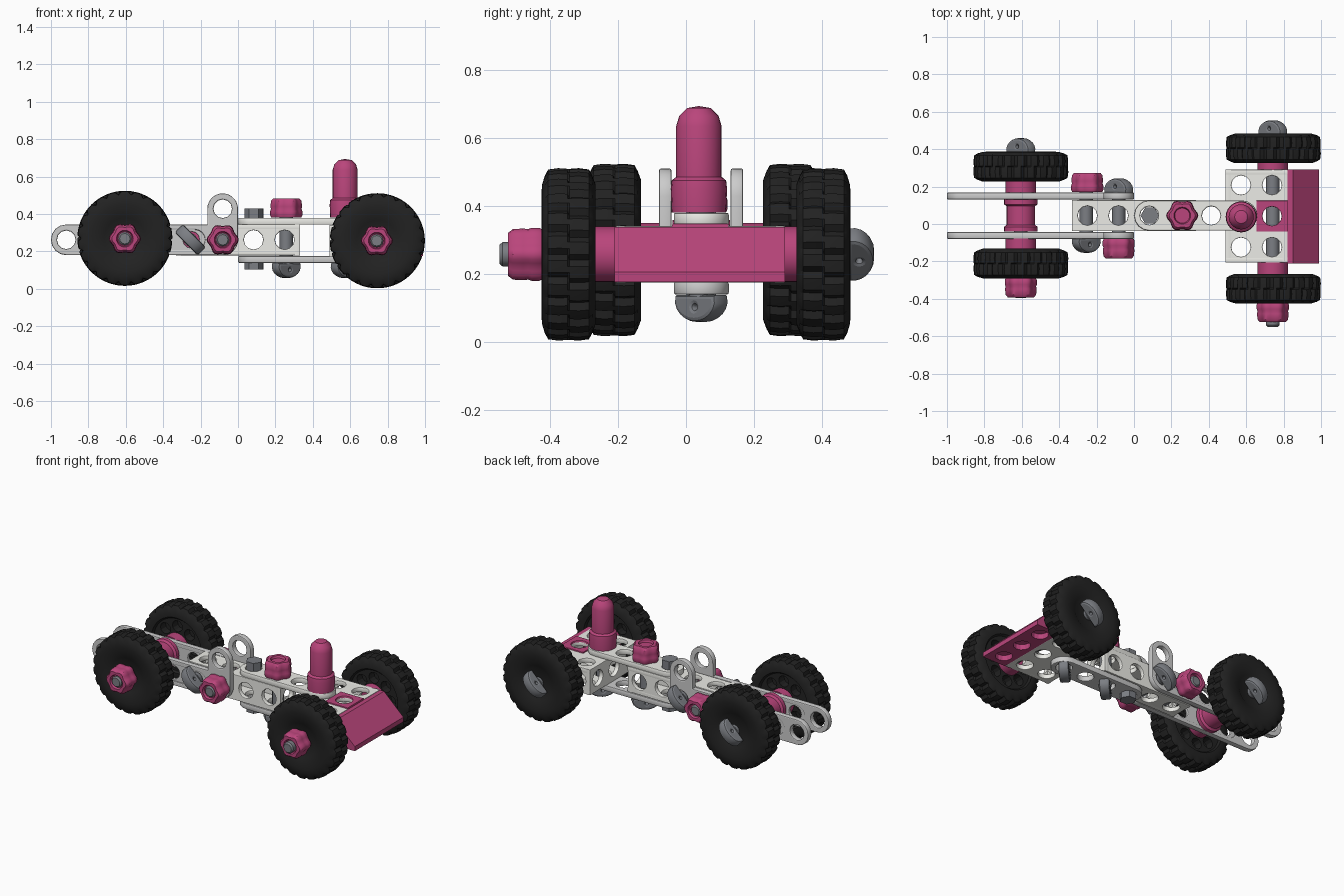
import bpy, math
from math import pi, cos, sin, radians
from mathutils import Vector, Quaternion

if "Cube" in bpy.data.objects:
    bpy.data.objects.remove(bpy.data.objects["Cube"])

def material(name, rgb):
    m = bpy.data.materials.new(name)
    m.diffuse_color = (*rgb, 1)
    m.use_nodes = True
    m.node_tree.nodes["Principled BSDF"].inputs["Base Color"].default_value = m.diffuse_color
    return m

PINK = material("pink", (0.49, 0.06, 0.2))
BLACK = material("rubber", (0.016, 0.016, 0.016))
STEEL = material("dark_grey", (0.2, 0.21, 0.23))
WHITE = material("pale_grey", (0.84, 0.84, 0.8))
RAIL = material("mid_grey", (0.55, 0.55, 0.55))
P, YC, ZC = 0.166, 0.045, 0.262          # hole pitch, centre line

def select(ob):
    bpy.ops.object.select_all(action='DESELECT')
    ob.select_set(True)
    bpy.context.view_layer.objects.active = ob

def smooth(ob):
    select(ob)
    bpy.ops.object.shade_smooth_by_angle(angle=radians(35))

def add(name, mesh, mat, loc, d=None):
    """Link a mesh, turning its z axis to direction d."""
    ob = bpy.data.objects.new(name, mesh)
    bpy.context.collection.objects.link(ob)
    if not mesh.materials:
        mesh.materials.append(mat)
    if d:
        ob.rotation_mode = 'QUATERNION'
        ob.rotation_quaternion = Vector(d).to_track_quat('Z', 'Y')
    ob.location = loc
    return ob

def lathe(name, prof, mat, loc, d=None, n=24, mod=lambda k, i: 1):
    """Turn a profile of (radius, z) round z; it starts and ends on the axis."""
    v = [(0, 0, prof[0][1])]
    for k, (r, z) in enumerate(prof[1:-1]):
        v += [(r * mod(k, i) * cos(2 * pi * i / n), r * mod(k, i) * sin(2 * pi * i / n), z) for i in range(n)]
    v.append((0, 0, prof[-1][1]))
    rows, f = len(prof) - 2, []
    for i in range(n):
        j = (i + 1) % n
        f.append((0, 1 + j, 1 + i))
        f.append((len(v) - 1, 1 + (rows - 1) * n + i, 1 + (rows - 1) * n + j))
        for k in range(rows - 1):
            a, b = 1 + k * n, 1 + (k + 1) * n
            f.append((a + i, a + j, b + j, b + i))
    me = bpy.data.meshes.new(name)
    me.from_pydata(v, [], f)
    if prof[0][1] > prof[-1][1]:
        me.flip_normals()
    ob = add(name, me, mat, loc, d)
    smooth(ob)
    return ob

def cut_hole(ob, r, depth, loc):
    """Sink a round hole into an object."""
    bpy.ops.mesh.primitive_cylinder_add(vertices=12, radius=r, depth=depth, location=loc)
    cutter = bpy.context.object
    cutter.hide_render = True
    m = ob.modifiers.new("hole", 'BOOLEAN')
    m.operation, m.solver, m.object = 'DIFFERENCE', 'EXACT', cutter
    select(ob)
    bpy.ops.object.modifier_apply(modifier=m.name)
    bpy.data.objects.remove(cutter)

def arc(cx, cy, r, a0, a1, n=8):
    return [(cx + r * cos(radians(a0 + (a1 - a0) * i / n)), cy + r * sin(radians(a0 + (a1 - a0) * i / n)))
            for i in range(n + 1)]

def hole(x, y, r=0.056):
    return arc(x, y, r, 0, 330, 11)

def stadium(x0, x1, y, r):
    return arc(x0, y, r, 90, 270) + arc(x1, y, r, -90, 90)

def plate(name, loops, t, mat, loc=(0, 0, 0), rot=(0, 0, 0), b=0.006):
    """Flat plate: first loop is the outline, the others are holes."""
    cu = bpy.data.curves.new(name, 'CURVE')
    cu.dimensions, cu.fill_mode = '2D', 'BOTH'
    cu.extrude, cu.bevel_depth, cu.bevel_resolution = t / 2 - b, b, 1
    for pts in loops:
        s = cu.splines.new('POLY')
        s.points.add(len(pts) - 1)
        for p, (x, y) in zip(s.points, pts):
            p.co = (x, y, 0, 1)
        s.use_cyclic_u = True
    ob = bpy.data.objects.new(name, cu)
    bpy.context.collection.objects.link(ob)
    ob.location, ob.rotation_euler = loc, rot
    cu.materials.append(mat)
    select(ob)
    bpy.ops.object.convert(target='MESH')
    smooth(bpy.context.object)

def panel(name, nx, ny, t, mat, loc, rot=(0, 0, 0)):
    w, h = nx * P / 2 - 0.004, ny * P / 2 - 0.004
    holes = [hole((i - (nx - 1) / 2) * P, (j - (ny - 1) / 2) * P) for i in range(nx) for j in range(ny)]
    plate(name, [[(-w, -h), (w, -h), (w, h), (-w, h)]] + holes, t, mat, loc, rot, 0.004)

def hollow_block(name, c, nx, ny, t=0.03):
    for s, side in ((1, "a"), (-1, "b")):
        panel(f"{name}_flat_{side}", nx, ny, t, WHITE, (c[0], c[1], c[2] + s * (P - t) / 2))
        panel(f"{name}_side_{side}", nx, 1, t, WHITE, (c[0], c[1] + s * (ny * P - t) / 2, c[2]), (pi / 2, 0, 0))
        panel(f"{name}_end_{side}", 1, ny, t, WHITE, (c[0] + s * (nx * P - t) / 2, c[1], c[2]), (0, pi / 2, 0))

# Beam in the middle and wide block at the rear
hollow_block("middle_beam", (0, YC, ZC), 4, 1)
hollow_block("rear_block", (0.655, 0.042, 0.257), 2, 3)

# Left rails with an upright tab
x0, x1 = -0.918, -0.082
outline = (arc(x0, ZC, 0.076, 90, 270) + arc(x1, ZC, 0.076, 270, 360) + arc(x1, 0.428, 0.076, 0, 180, 14)
           + [(x1 - 0.076, ZC + 0.076)])
slot = stadium(-0.77, -0.23, ZC, 0.06)
for y, side in ((-0.061, "front"), (0.15, "back")):
    r = (pi / 2, 0, 0)
    plate(f"{side}_rail", [outline, hole(x1, 0.428), hole(x1, ZC), hole(x0, ZC), slot], 0.037, RAIL, (0, y, 0), r)
    plate(f"{side}_rail_web", [slot] + [hole(x0 + i * 0.167, ZC, 0.05) for i in (1, 2, 3, 4)],
          0.022, RAIL, (0, y, 0), r)

# Rails above and below on the right
for z, side in ((0.361, "upper"), (0.157, "lower")):
    plate(f"{side}_rail", [stadium(0.082, 0.578, 0, 0.075)] + [hole(0.082 + i * 0.1655, 0) for i in range(4)],
          0.037, RAIL if side == "lower" else WHITE, (0, YC, z))

# Wheels: tread blocks in two bands, dimples on the inner side
TYRE = [(0, 0.056), (0.095, 0.058), (0.11, 0.068), (0.18, 0.08), (0.205, 0.078), (0.232, 0.07), (0.25, 0.06),
        (0.254, 0.03), (0.252, 0.003), (0.252, -0.003), (0.254, -0.03), (0.25, -0.06), (0.232, -0.07),
        (0.205, -0.08), (0.18, -0.08), (0.17, -0.068), (0, -0.068)]
def tread(k, i):
    if 5 <= k <= 10:
        return 0.935 if (i + (k > 7)) % 4 == 0 else 1
    return 1
proto = lathe("wheel_back_left", TYRE, BLACK, (0, 0, 0), n=88, mod=tread)
for i in range(8):
    a = i * pi / 4
    cut_hole(proto, 0.036, 0.12, (0.122 * cos(a), 0.122 * sin(a), -0.075))
wheel_mesh = proto.data
bpy.data.objects.remove(proto)
for name, x, y, z, s in (("front_left", -0.605, -0.212, 0.27, -1), ("back_left", -0.605, 0.307, 0.27, 1),
                         ("front_right", 0.745, -0.346, 0.257, -1), ("back_right", 0.745, 0.405, 0.257, 1)):
    add(f"wheel_{name}", wheel_mesh, BLACK, (x, y, z), (0, s, 0))

# Nuts and collars
NUT = [(0, 0), (0.08, 0), (0.086, 0.012), (0.086, 0.035), (0.082, 0.045), (0.084, 0.06), (0.082, 0.09), (0.07, 0.104),
       (0.045, 0.104), (0.04, 0.09), (0, 0.09)]
def lobes(k, i):
    return 0.93 + 0.07 * cos(6 * 2 * pi * i / 36) if k < 7 else 1
def nut(name, loc, d):
    lathe(name, NUT, PINK, loc, d, 36, lobes)
def collar(name, x, y0, y1, z, r=0.082):
    lathe(name, [(0, 0), (r, 0), (r, y1 - y0), (0, y1 - y0)], PINK, (x, y0, z), (0, 1, 0))

# Bolts: half-disc thumb heads on round shafts
def bolt(name, head, d, length, spin=-pi / 4):
    lathe(name + "_shaft", [(0, 0), (0.036, 0), (0.036, length - 0.01), (0.028, length), (0, length)],
          STEEL, head, tuple(-c for c in d), 12)
    q = Vector(d).to_track_quat('Z', 'Y') @ Quaternion((0, 0, 1), spin) @ Quaternion((1, 0, 0), pi / 2)
    half = [(-0.072, 0.007), (0.072, 0.007)] + arc(0, 0.01, 1, 8, 172, 10)
    half = half[:2] + [(0.074 * x, 0.01 + 0.052 * (y - 0.01)) for x, y in half[2:]]
    plate(name + "_head", [half, hole(0, 0.03, 0.02)], 0.062, STEEL, head, q.to_euler(), 0.012)

bolt("left_axle", (-0.605, 0.385, 0.268), (0, 1, 0), 0.78)
nut("left_axle_nut", (-0.605, -0.288, 0.268), (0, -1, 0))
collar("left_collar_back", -0.605, 0.168, 0.235, 0.268)
collar("left_collar_front", -0.605, -0.135, -0.078, 0.268)
lathe("left_spool", [(0, 0), (0.09, 0), (0.09, 0.025), (0.076, 0.035), (0.076, 0.135), (0.09, 0.145), (0.09, 0.17), (0, 0.17)],
      PINK, (-0.605, -0.04, 0.268), (0, 1, 0))
bolt("right_axle", (0.742, 0.48, 0.257), (0, 1, 0), 1.03)
nut("right_axle_nut", (0.742, -0.42, 0.257), (0, -1, 0))
collar("right_collar_back", 0.742, 0.288, 0.345, 0.257)
collar("right_collar_front", 0.742, -0.275, -0.205, 0.257)
bolt("beam_bolt_front", (-0.255, -0.08, ZC), (0, -1, 0), 0.35)
nut("beam_nut_back", (-0.25, 0.17, ZC), (0, 1, 0))
bolt("beam_bolt_back", (-0.082, 0.17, ZC), (0, 1, 0), 0.35)
nut("beam_nut_front", (-0.082, -0.08, ZC), (0, -1, 0))
bolt("upright_bolt", (0.258, YC, 0.132), (0, 0, -1), 0.335)
nut("upright_nut", (0.258, YC, 0.38), (0, 0, 1))
bolt("peg_bolt", (0.573, YC, 0.132), (0, 0, -1), 0.3)

# Push pin through the middle beam
for z in (0.102, 0.374):
    lathe("push_pin_end", [(0, 0), (0.05, 0), (0.05, 0.056), (0, 0.056)], STEEL, (0.085, YC, z), n=6)

# Driver peg
lathe("driver_peg", [(0, 0), (0.08, 0), (0.083, 0.07), (0.08, 0.095), (0.067, 0.105), (0.067, 0.255), (0.058, 0.285),
                     (0.035, 0.308), (0, 0.314)], PINK, (0.573, 0.038, 0.38))

# Sloped rear bumper with holes underneath, and its tab
prof = [(0.82, 0.175), (0.99, 0.175), (0.99, 0.205), (0.85, 0.337), (0.82, 0.337)]
me = bpy.data.meshes.new("rear_bumper")
me.from_pydata([(x, y, z) for y in (-0.21, 0.292) for x, z in prof], [],
               [(0, 1, 2, 3, 4), (9, 8, 7, 6, 5)] + [(i, i + 5, (i + 1) % 5 + 5, (i + 1) % 5) for i in range(5)])
bumper = add("rear_bumper", me, PINK, (0, 0, 0))
for j in (-1, 0, 1):
    cut_hole(bumper, 0.052, 0.07, (0.9, 0.042 + j * P, 0.175))
panel("bumper_tab", 1, 1, 0.02, PINK, (0.738, 0.042, 0.338))
